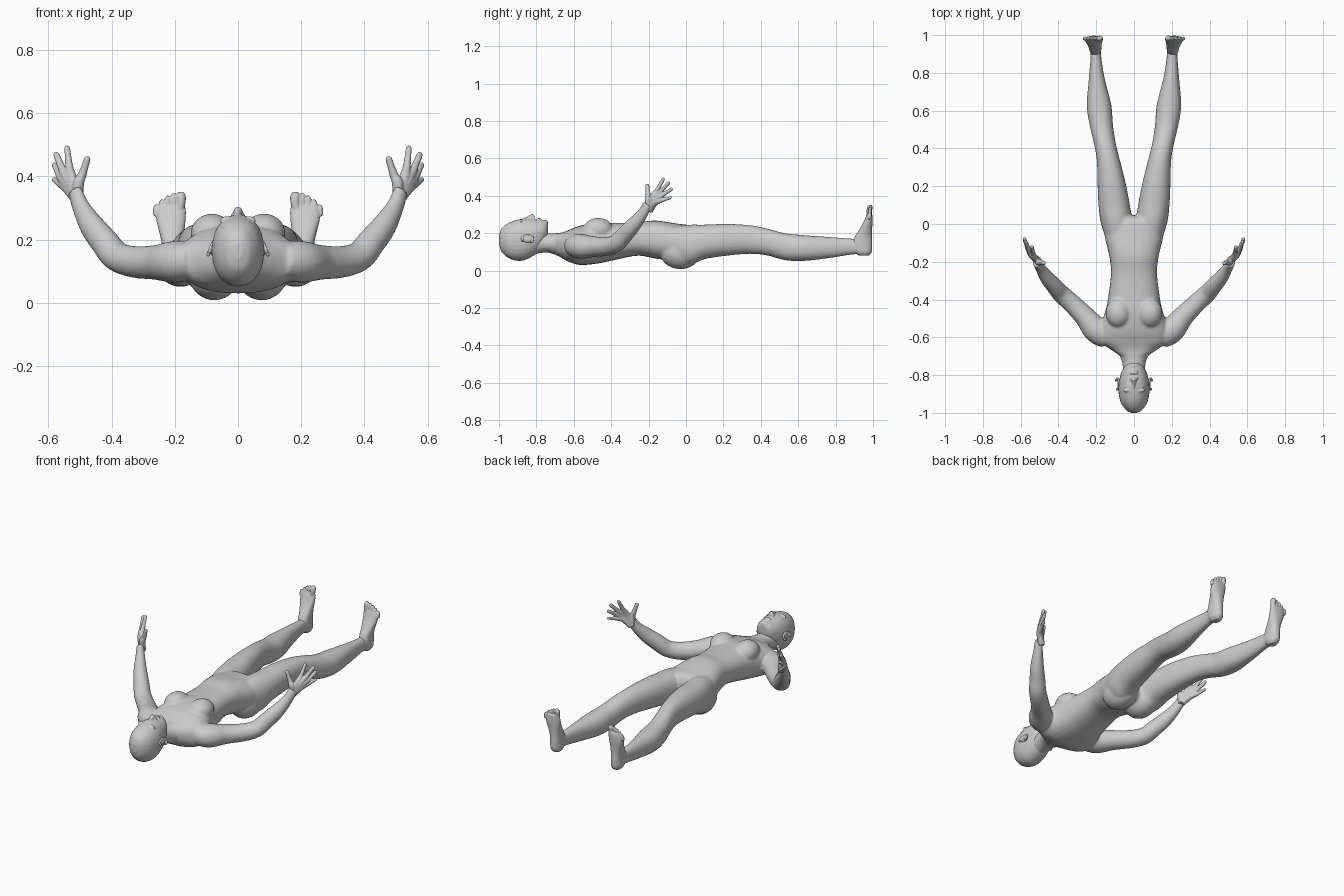
import bpy, bmesh, math
from mathutils import Vector, Matrix

cube = bpy.data.objects.get("Cube")
if cube:
    bpy.data.objects.remove(cube, do_unlink=True)

skin = bpy.data.materials.new("plain_grey")
skin.use_nodes = True
grey = (0.6, 0.6, 0.6, 1)
skin.diffuse_color = grey
skin.node_tree.nodes["Principled BSDF"].inputs["Base Color"].default_value = grey

X, Y, Z = Vector((1, 0, 0)), Vector((0, 1, 0)), Vector((0, 0, 1))


def refine(rows, steps=5):
    """Catmull-Rom interpolation of the section rows."""
    rows = [Vector(r) for r in rows]
    ext = [2 * rows[0] - rows[1]] + rows + [2 * rows[-1] - rows[-2]]
    out = []
    for p, a, b, q in zip(ext, ext[1:], ext[2:], ext[3:]):
        for k in range(steps):
            t = k / steps
            out.append(0.5 * (2 * a + (b - p) * t + (2 * p - 5 * a + 4 * b - q) * t * t
                              + (3 * a - p - 3 * b + q) * t ** 3))
    return out + [rows[-1]]


def loft(bm, rows, axes=None, power=2.0, sides=(1,), seg=28):
    """Skin of rounded sections; a row is x, y, z, half width, half depth."""
    rows = refine(rows)
    for s in sides:
        rings = []
        for i, r in enumerate(rows):
            c = Vector(r[:3])
            if axes:
                u, v = axes
            else:
                t = (Vector(rows[min(i + 1, len(rows) - 1)][:3])
                     - Vector(rows[max(i - 1, 0)][:3])).normalized()
                u = t.cross(Vector((0.79, -0.61, -0.07))).normalized()
                v = t.cross(u)
            ring = []
            for k in range(seg):
                ca, sa = math.cos(math.tau * k / seg), math.sin(math.tau * k / seg)
                p = c + u * r[3] * math.copysign(abs(ca) ** (2 / power), ca) \
                      + v * r[4] * math.copysign(abs(sa) ** (2 / power), sa)
                ring.append(bm.verts.new((p.x * s, p.y, p.z)))
            rings.append(ring)
        for a, b in zip(rings, rings[1:]):
            for k in range(seg):
                bm.faces.new((a[k], a[k - 1], b[k - 1], b[k]))
        bm.faces.new(rings[0])
        bm.faces.new(rings[-1])


def ball(bm, centre, radii, sides=(1,), tilt=0):
    for s in sides:
        m = Matrix.Translation((centre[0] * s, *centre[1:])) \
            @ Matrix.Rotation(tilt, 4, "X") @ Matrix.Diagonal((*radii, 1))
        bmesh.ops.create_uvsphere(bm, u_segments=24, v_segments=16, radius=1, matrix=m)


def across(rows):
    """Sections across y given as y, centre x, half width, low z, high z."""
    return [(x, y, (lo + hi) / 2, w, (hi - lo) / 2) for y, x, w, lo, hi in rows]


def finish(name, bm, voxel, smooth):
    bmesh.ops.recalc_face_normals(bm, faces=bm.faces)
    me = bpy.data.meshes.new(name)
    bm.to_mesh(me)
    bm.free()
    me.materials.append(skin)
    ob = bpy.data.objects.new(name, me)
    bpy.context.collection.objects.link(ob)
    mod = ob.modifiers.new("blend", "REMESH")
    mod.mode = "VOXEL"
    mod.voxel_size = voxel
    mod.use_smooth_shade = True
    mod = ob.modifiers.new("soften", "SMOOTH")
    mod.iterations = smooth
    me.shade_smooth()
    return ob


both = (1, -1)

# Torso, chest, seat, neck, arms and legs
bm = bmesh.new()
loft(bm, across([(-.70, 0, .07, .09, .2), (-.66, 0, .13, .065, .205), (-.62, 0, .185, .045, .22),
                 (-.56, 0, .185, .03, .242), (-.46, 0, .152, .04, .258), (-.39, 0, .137, .055, .256),
                 (-.26, 0, .122, .08, .258), (-.165, 0, .132, .065, .268), (-.05, 0, .157, .05, .252),
                 (.02, 0, .14, .06, .24), (.045, 0, .08, .09, .2)]), (X, Z), 2.4)
loft(bm, across([(-.84, 0, .06, .08, .2), (-.77, 0, .06, .095, .2), (-.72, 0, .066, .092, .2),
                 (-.64, 0, .11, .06, .2)]), (X, Z))
ball(bm, (.082, -.47, .22), (.068, .08, .062), both)
ball(bm, (.075, -.03, .1), (.085, .11, .092), both)
loft(bm, across([(-.12, .085, .05, .1, .22), (0, .092, .082, .03, .244), (.1, .105, .083, .062, .246),
                 (.22, .119, .074, .08, .25), (.34, .136, .061, .09, .243), (.43, .155, .058, .082, .226),
                 (.53, .174, .062, .056, .2), (.63, .185, .065, .052, .19), (.77, .197, .042, .068, .18),
                 (.88, .202, .029, .085, .172), (.94, .205, .03, .088, .17)]), (X, Z), 2.2, both)
loft(bm, [(.14, -.59, .135, .06, .07), (.2, -.56, .13, .066, .07), (.26, -.49, .128, .055, .056),
          (.33, -.42, .13, .05, .05), (.385, -.37, .148, .047, .048), (.42, -.33, .19, .046, .044),
          (.46, -.285, .24, .042, .038), (.495, -.235, .3, .031, .027), (.516, -.205, .355, .027, .02)],
     sides=both)
finish("body", bm, .006, 10)

# Head with brow, nose, lips and closed eyes
bm = bmesh.new()
loft(bm, across([(-1, 0, .015, .14, .19), (-.985, 0, .042, .1, .226), (-.945, 0, .07, .065, .257),
                 (-.89, 0, .082, .052, .275), (-.84, 0, .08, .066, .279), (-.79, 0, .069, .1, .272),
                 (-.755, 0, .05, .15, .268), (-.738, 0, .028, .19, .254)]), (X, Z), 2.15)
loft(bm, [(0, -.87, .27, .008, .01), (0, -.845, .28, .009, .012), (0, -.822, .287, .015, .017),
          (0, -.81, .28, .012, .01)], (X, Z))
ball(bm, (.013, -.817, .277), (.009, .009, .01), both)
ball(bm, (.033, -.882, .262), (.024, .009, .012), both)
ball(bm, (.034, -.86, .257), (.017, .009, .013), both)
ball(bm, (0, -.789, .272), (.024, .006, .011))
ball(bm, (0, -.778, .27), (.02, .006, .011))
ball(bm, (0, -.752, .256), (.025, .014, .015))
finish("head", bm, .0035, 4)

# Ears: a curled rim around a shallow shell
for s, side in zip(both, ("left", "right")):
    bm = bmesh.new()
    rim = []
    for k in range(10):
        a = math.radians(-60 + 30 * k)
        rim.append((s * (.088 - .008 * math.sin(a)), -.847 + .03 * math.cos(a),
                    .168 + .02 * math.sin(a), .006, .006))
    loft(bm, rim, seg=12)
    ball(bm, (s * .08, -.847, .168), (.008, .028, .018))
    finish("ear_" + side, bm, .0025, 2)

# Hands: each digit runs from the wrist through its knuckle to the tip
wrist = Vector((.516, -.203, .352))
digits = [((.533, -.158, .425), (.541, -.118, .496), .0105),
          ((.551, -.147, .412), (.577, -.088, .474), .011),
          ((.560, -.137, .396), (.582, -.072, .44), .0105),
          ((.562, -.132, .375), (.584, -.077, .392), .009),
          ((.494, -.202, .402), (.474, -.208, .463), .0115)]
for s, side in zip(both, ("left", "right")):
    bm = bmesh.new()
    for knuckle, tip, r in digits:
        k, t = Vector(knuckle), Vector(tip)
        path = [(wrist - Vector((.01, -.01, .03)), .018), (wrist.lerp(k, .5), .018),
                (k, r * 1.25), (k.lerp(t, .5), r), (k.lerp(t, .88), r * .9), (t, r * .5)]
        loft(bm, [(*p, w, w) for p, w in path], sides=(s,), seg=14)
    finish("hand_" + side, bm, .003, 4)

# Feet: heel to ball as one loft, then five toes
for s, side in zip(both, ("left", "right")):
    bm = bmesh.new()
    loft(bm, [(.203, .95, .08, .02, .025), (.204, .947, .1, .031, .046), (.205, .942, .14, .033, .054),
              (.206, .948, .18, .034, .046), (.209, .961, .22, .039, .034), (.212, .973, .26, .046, .024),
              (.212, .98, .295, .047, .016), (.212, .983, .31, .04, .011)], (X, Y), 2.3, (s,))
    for i in range(5):
        x, top, r = .181 + .0185 * i + (.004 if i else 0), .351 - .0025 * i * (i + 1) * .8, .015 if i == 0 else .0095
        loft(bm, [(x * .7 + .063, .98, .28, r, r), (x, .98, top - .035, r, r),
                  (x, .983, top - .012, r * 1.05, r), (x, .985, top, r * .55, r * .55)],
             (X, Y), 2, (s,), 14)
    finish("foot_" + side, bm, .003, 4)
